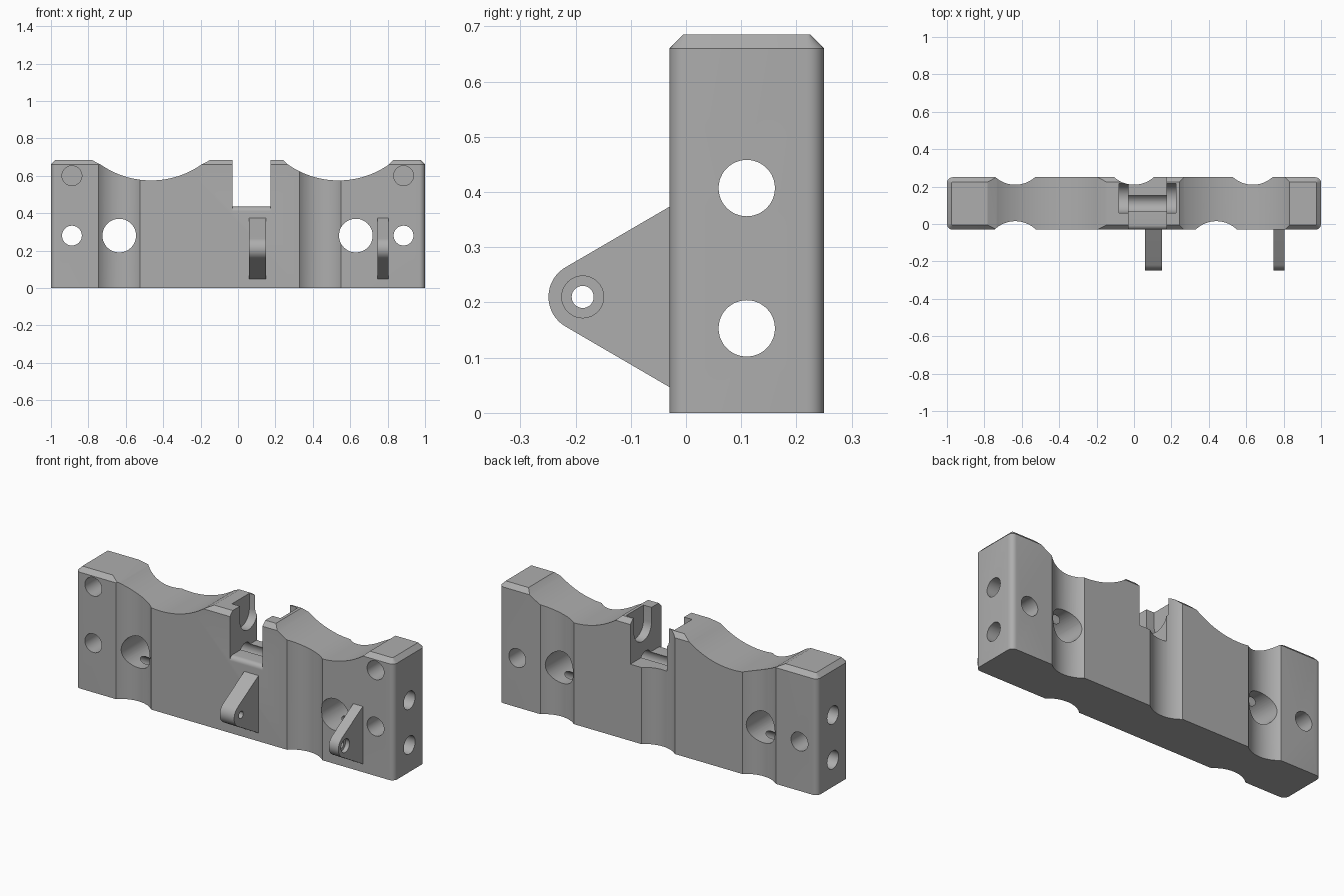
import bpy, bmesh
from math import sin, cos, pi, asin, acos, atan2, hypot

cube = bpy.data.objects.get("Cube")
if cube:
    bpy.data.objects.remove(cube, do_unlink=True)

grey = bpy.data.materials.new("plain grey")
grey.use_nodes = True
colour = (0.42, 0.42, 0.42, 1)
grey.diffuse_color = colour
grey.node_tree.nodes["Principled BSDF"].inputs["Base Color"].default_value = colour

FRONT, BACK, TOP = -0.03, 0.25, 0.685
RIM = 0.66   # height where the top chamfer starts


def add_object(name, bm):
    bmesh.ops.recalc_face_normals(bm, faces=bm.faces)
    mesh = bpy.data.meshes.new(name)
    bm.to_mesh(mesh)
    bm.free()
    mesh.materials.append(grey)
    obj = bpy.data.objects.new(name, mesh)
    bpy.context.collection.objects.link(obj)
    return obj


def prism(name, pts, axis, lo, hi):
    """Extrude a closed 2D profile along an axis from lo to hi."""
    place = {"x": lambda a, b, t: (t, a, b),
             "y": lambda a, b, t: (a, t, b),
             "z": lambda a, b, t: (a, b, t)}[axis]
    bm = bmesh.new()
    low = [bm.verts.new(place(a, b, lo)) for a, b in pts]
    high = [bm.verts.new(place(a, b, hi)) for a, b in pts]
    bm.faces.new(low)
    bm.faces.new(high)
    for i in range(len(pts)):
        j = (i + 1) % len(pts)
        bm.faces.new((low[i], low[j], high[j], high[i]))
    return add_object(name, bm)


def arc(a, b, r, start, end, n):
    return [(a + r * cos(start + (end - start) * i / n),
             b + r * sin(start + (end - start) * i / n)) for i in range(n + 1)]


def rod(name, a, b, r, axis, lo, hi, n=48):
    return prism(name, arc(a, b, r, 0, 2 * pi, n)[:-1], axis, lo, hi)


def cut(obj, cutter):
    mod = obj.modifiers.new("cut", "BOOLEAN")
    mod.operation, mod.solver, mod.object = "DIFFERENCE", "EXACT", cutter
    bpy.context.view_layer.objects.active = obj
    bpy.ops.object.modifier_apply(modifier=mod.name)
    bpy.data.objects.remove(cutter, do_unlink=True)


# Block with rounded upright corners and a chamfered top
bm = bmesh.new()
bmesh.ops.create_cube(bm, size=1)
for v in bm.verts:
    v.co.x *= 2
    v.co.y = (FRONT + BACK) / 2 + v.co.y * (BACK - FRONT)
    v.co.z = (v.co.z + 0.5) * TOP
upright = [e for e in bm.edges if abs(e.verts[0].co.z - e.verts[1].co.z) > 0.1]
bmesh.ops.bevel(bm, geom=upright, offset=0.03, segments=6, profile=0.5, affect="EDGES")
rim = [e for e in bm.edges if all(v.co.z > TOP - 0.001 for v in e.verts)]
bmesh.ops.bevel(bm, geom=rim, offset=TOP - RIM, segments=1, affect="EDGES")
block = add_object("clamp_block", bm)

# Two wide saddles with a sloped lip
for x, lip in ((-0.465, 0.318), (0.537, 0.295)):
    r, half = 0.47, 0.27
    a = asin(half / r)
    curve = arc(x, 0.575 + r, r, -pi / 2 - a, -pi / 2 + a, 40)
    pts = [(x - lip, 0.9), (x - lip, TOP)] + curve + [(x + lip, TOP), (x + lip, 0.9)]
    cut(block, prism("saddle_cutter", pts, "y", -0.5, 0.6))

# Shallow upright flutes on front and back
flute = 0.158
for x, y in ((-0.635, 0.015 - flute), (0.44, 0.015 - flute),
             (-0.635, 0.21 + flute), (0, 0.21 + flute), (0.635, 0.21 + flute)):
    cut(block, rod("flute_cutter", x, y, flute, "z", -0.1, 0.9, 96))

# Open slot with a rounded front edge, and round-bottomed pockets in its walls
floor = 0.435
pts = [(-0.2, 0.41)] + arc(-0.005, 0.41, 0.025, pi, pi / 2, 8)
pts += [(0.4, floor), (0.4, 0.9), (-0.2, 0.9)]
cut(block, prism("slot_cutter", pts, "x", -0.03, 0.175))
pocket = arc(0.138, 0.6, 0.078, pi, 2 * pi, 20) + [(0.216, 0.9), (0.06, 0.9)]
cut(block, prism("pocket_cutter", pocket, "x", -0.08, 0.225))

# Long bores from end to end
for z in (0.153, 0.407):
    cut(block, rod("bore_cutter", 0.11, z, 0.051, "x", -1.2, 1.2))

# Front holes: large and small through holes, and blind upper ones
for x, z, r, depth in ((-0.635, 0.28, 0.09, 0.5), (0.63, 0.28, 0.09, 0.5),
                       (-0.888, 0.28, 0.053, 0.5), (0.885, 0.28, 0.053, 0.5),
                       (-0.888, 0.6, 0.053, 0.12), (0.885, 0.6, 0.053, 0.12)):
    cut(block, rod("hole_cutter", x, z, r, "y", -0.2, depth))

# Triangular lugs with a rounded nose and a pin hole
nose_y, nose_z, nose_r = -0.187, 0.21, 0.062
root_y, root_h = FRONT + 0.003, 0.165
dy = root_y - nose_y
tangent = atan2(root_h, dy) + acos(nose_r / hypot(dy, root_h))
outline = arc(nose_y, nose_z, nose_r, tangent, 2 * pi - tangent, 24)
outline += [(root_y, nose_z - root_h), (root_y, nose_z + root_h)]
parts = [block]
for name, x0, x1 in (("middle_lug", 0.06, 0.15), ("outer_lug", 0.745, 0.805)):
    lug = prism(name, outline, "x", x0, x1)
    cut(lug, rod("pin_cutter", nose_y, nose_z, 0.02, "x", x0 - 0.1, x1 + 0.1, 32))
    parts.append(lug)
cut(parts[2], rod("counterbore_cutter", nose_y, nose_z, 0.038, "x", 0.78, 0.9, 32))

# Smooth curved walls, crisp edges
for obj in parts:
    bpy.ops.object.select_all(action="DESELECT")
    obj.select_set(True)
    bpy.context.view_layer.objects.active = obj
    bpy.ops.object.shade_smooth_by_angle(angle=pi / 9)
